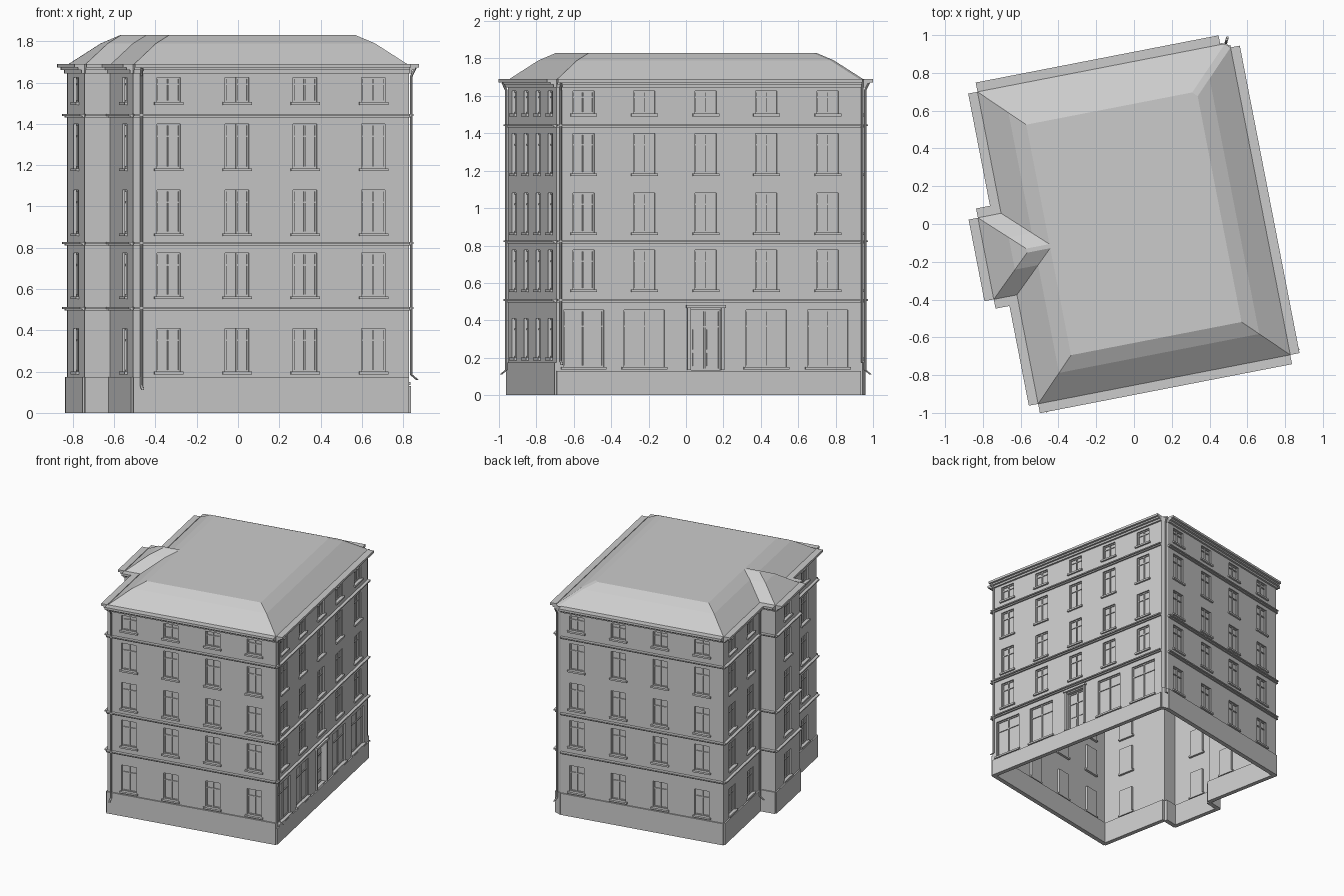
import bpy, bmesh, math
from mathutils import Vector

if "Cube" in bpy.data.objects:
    bpy.data.objects.remove(bpy.data.objects["Cube"])

TURN = math.radians(11)          # whole house is turned on its plot
EAVE = 1.685
# wall outline, counter-clockwise, in the house's own axes
P = [(-.68, -.838), (.68, -.838), (.68, .82), (.63, .845), (-.68, .845),
     (-.68, .19), (-.805, .19), (-.805, -.25), (-.68, -.25)]
ROWS = [(.20, .41), (.565, .775), (.87, 1.08), (1.185, 1.40), (1.505, 1.625)]
W = .117

parts = {n: bmesh.new() for n in
         ("walls", "window_panes", "window_frames", "sills", "string_courses",
          "eaves_cornice", "plinth", "entrance", "roof", "downpipes")}


class Facade:
    """Local frame of one wall: s along, d outwards, z up."""
    def __init__(self, a, b):
        self.a = Vector((*a, 0))
        v = Vector((*b, 0)) - self.a
        self.len = v.length
        self.t = v.normalized()
        self.n = Vector((self.t.y, -self.t.x, 0))

    def at(self, s, d, z):
        return self.a + self.t * s + self.n * d + Vector((0, 0, z))

    def quad(self, part, pts):
        bm = parts[part]
        bm.faces.new([bm.verts.new(self.at(*p)) for p in pts])

    def box(self, part, s0, s1, d0, d1, z0, z1):
        bm = parts[part]
        v = [bm.verts.new(self.at(s, d, z)) for z in (z0, z1)
             for s, d in ((s0, d1), (s1, d1), (s1, d0), (s0, d0))]
        for f in ((3, 2, 1, 0), (4, 5, 6, 7), (0, 1, 5, 4),
                  (1, 2, 6, 5), (2, 3, 7, 6), (3, 0, 4, 7)):
            bm.faces.new([v[i] for i in f])

    def wall(self, holes):
        xs = sorted({0, self.len, *[x for h in holes for x in h[:2]]})
        zs = sorted({0, EAVE, *[z for h in holes for z in h[2:4]]})
        for x0, x1 in zip(xs, xs[1:]):
            for z0, z1 in zip(zs, zs[1:]):
                cx, cz = (x0 + x1) / 2, (z0 + z1) / 2
                if not any(h[0] < cx < h[1] and h[2] < cz < h[3] for h in holes):
                    self.quad("walls", [(x0, 0, z0), (x1, 0, z0), (x1, 0, z1), (x0, 0, z1)])

    def window(self, x0, x1, z0, z1, kind):
        dep = -.035 if kind == "door" else -.018
        c = [(x0, z0), (x1, z0), (x1, z1), (x0, z1)]
        # reveals and pane
        for (ax, az), (bx, bz) in zip(c, c[1:] + c[:1]):
            self.quad("walls", [(ax, 0, az), (bx, 0, bz), (bx, dep, bz), (ax, dep, az)])
        self.quad("window_panes", [(x, dep, z) for x, z in c])
        # frame, mullion and transom
        f, m, top = .008, (x0 + x1) / 2, z0 + (z1 - z0) * .72
        part = "entrance" if kind == "door" else "window_frames"
        for a, b in ((x0, x0 + f), (x1 - f, x1), (m - f / 2, m + f / 2)):
            self.box(part, a, b, dep, dep + .008, z0, z1)
        for a, b in ((z0, z0 + f), (z1 - f, z1), (top - f / 2, top + f / 2)):
            self.box(part, x0 + f, x1 - f, dep, dep + .007, a, b)
        if kind == "door":
            # door leaves with raised panels, surround and hood
            for a, b in ((x0 + .018, m - .012), (m + .012, x1 - .018)):
                self.box(part, a, b, dep, dep + .005, z0 + .02, z0 + .09)
                self.box(part, a, b, dep, dep + .005, z0 + .11, top - .015)
            for a, b in ((x0 - .018, x0), (x1, x1 + .018)):
                self.box(part, a, b, 0, .012, z0, z1 + .01)
            self.box(part, x0 - .025, x1 + .025, 0, .02, z1 + .01, z1 + .028)
        else:
            self.box("sills", x0 - .013, x1 + .013, dep, .014, z0 - .014, z0)


def pipe(fac, s, z0, z1, r=.007, d=.016):
    bm = parts["downpipes"]
    rings = []
    for z, off in ((z0, .03), (z0 + .025, 0), (z1 - .04, 0), (z1, .02)):
        rings.append([bm.verts.new(fac.at(s + r * math.cos(k * math.pi / 4),
                      d + off + r * math.sin(k * math.pi / 4), z)) for k in range(8)])
    for a, b in zip(rings, rings[1:]):
        for k in range(8):
            bm.faces.new((a[k], a[(k + 1) % 8], b[(k + 1) % 8], b[k]))
    bm.faces.new(rings[0])
    bm.faces.new(rings[-1])


# window column centres per wall, measured along the wall
COLS = {0: [.68 + o for o in (-.505, -.168, .168, .505)],
        1: [.838 + v for v in (-.69, -.36, -.025, .305, .64)],
        3: [.63 - u for u in (.505, .168, -.168, -.505)],
        4: [.155, .485], 6: [.22], 8: [.37]}

facades = [Facade(p, P[(i + 1) % len(P)]) for i, p in enumerate(P)]
for i, fac in enumerate(facades):
    L = fac.len
    holes = []
    for j, c in enumerate(COLS.get(i, [])):
        for r, (z0, z1) in enumerate(ROWS):
            w, kind = W, "window"
            if i == 1 and r == 0:      # shop front with the door in the middle
                z0, z1, w, kind = (.135, .455, .165, "door") if j == 2 else (.15, .455, .22, "shop")
            holes.append((c - w / 2, c + w / 2, z0, z1, kind))
    fac.wall(holes)
    for h in holes:
        fac.window(*h)
    # plinth
    fac.box("plinth", 0, L, -.025, .01, 0, .13 if i == 1 else .175)
    if i == 2:                         # small cut-off corner stays plain
        continue
    # stepped string courses and cornice
    for z in (.495, .81, 1.43):
        fac.box("string_courses", 0, L, 0, .012, z, z + .009)
        fac.box("string_courses", 0, L, 0, .024, z + .009, z + .018)
    fac.box("eaves_cornice", 0, L, 0, .015, 1.645, 1.66)
    fac.box("eaves_cornice", 0, L, 0, .032, 1.66, 1.672)
    fac.box("eaves_cornice", 0, L, 0, .05, 1.672, 1.69)

# rainwater pipes near the corners
pipe(facades[0], .037, .11, 1.67)
pipe(facades[1], .02, .16, 1.67)
pipe(facades[2], .03, .11, 1.67)
pipe(facades[4], .62, .11, 1.67)

# main roof: broken-pitch hips up to a flat top
bm = parts["roof"]
STEPS = ((0, EAVE), (.14, 1.79), (.22, 1.83))


def ring(pts, z):
    return [bm.verts.new((x, y, z)) for x, y in pts]


main = [ring([(-.68 + k, -.838 + k), (.68 - k, -.838 + k), (.68 - k, .82 - k),
              (.655 - k, .845 - k), (-.68 + k, .845 - k)], z) for k, z in STEPS]
for a, b in zip(main, main[1:]):
    for k in range(5):
        bm.faces.new((a[k], a[(k + 1) % 5], b[(k + 1) % 5], b[k]))
bm.faces.new(main[-1])

# roof over the projecting stair bay
bay = [ring([(-.68 + k, .19 - k * .95), (-.805 + k, .19 - k * .95),
             (-.805 + k, -.25 + k * .95), (-.68 + k, -.25 + k * .95)], z) for k, z in STEPS]
for a, b in zip(bay, bay[1:]):
    for k in range(3):
        bm.faces.new((a[k], a[k + 1], b[k + 1], b[k]))
bm.faces.new(bay[-1])

# finish objects
for name, b in parts.items():
    if name in ("walls", "roof"):
        bmesh.ops.remove_doubles(b, verts=b.verts, dist=1e-5)
    if name in ("downpipes", "roof"):
        bmesh.ops.recalc_face_normals(b, faces=b.faces)
    me = bpy.data.meshes.new(name)
    b.to_mesh(me)
    b.free()
    ob = bpy.data.objects.new(name, me)
    ob.rotation_euler = (0, 0, TURN)
    bpy.context.collection.objects.link(ob)
